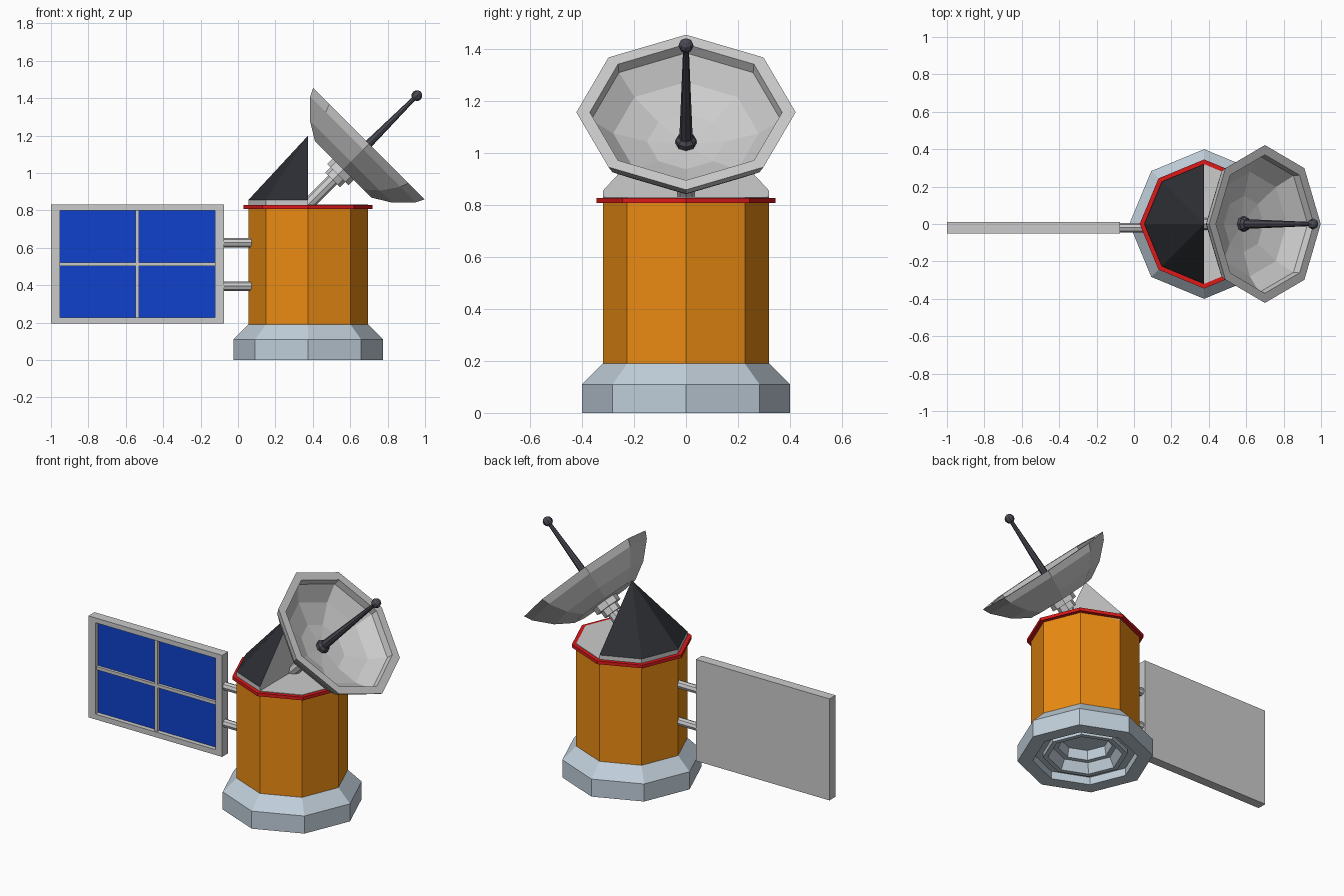
import bpy, bmesh
from math import sin, cos, pi
from mathutils import Matrix, Vector

if "Cube" in bpy.data.objects:
    bpy.data.objects.remove(bpy.data.objects["Cube"])


def material(name, rgb):
    m = bpy.data.materials.new(name)
    m.diffuse_color = (*rgb, 1)
    m.use_nodes = True
    m.node_tree.nodes["Principled BSDF"].inputs["Base Color"].default_value = m.diffuse_color
    return m


STEEL = material("blue_steel", (0.53, 0.62, 0.70))
ORANGE = material("orange_foil", (0.83, 0.26, 0.006))
RED = material("red_trim", (0.72, 0.01, 0.01))
DARK = material("dark_shroud", (0.025, 0.027, 0.033))
BLUE = material("solar_blue", (0.005, 0.052, 0.60))
ROD = material("dark_metal", (0.07, 0.07, 0.09))


def finish(name, bm, mat=None, matrix=None):
    bmesh.ops.remove_doubles(bm, verts=bm.verts, dist=1e-5)
    bmesh.ops.recalc_face_normals(bm, faces=bm.faces)
    me = bpy.data.meshes.new(name)
    bm.to_mesh(me)
    bm.free()
    if mat:
        me.materials.append(mat)
    ob = bpy.data.objects.new(name, me)
    bpy.context.collection.objects.link(ob)
    if matrix:
        ob.matrix_world = matrix
    return ob


def lathe(name, profile, mat=None, matrix=None, n=8, closed=False):
    """Spin (radius, height) points into an n-sided solid."""
    bm = bmesh.new()
    rings = [[bm.verts.new((r * cos(2 * pi * i / n), r * sin(2 * pi * i / n), z))
              for i in range(n)] if r else [bm.verts.new((0, 0, z))] * n
             for r, z in profile]
    pairs = list(zip(rings, rings[1:] + rings[:1]))
    for a, b in pairs if closed else pairs[:-1]:
        for i in range(n):
            j = (i + 1) % n
            bm.faces.new(list(dict.fromkeys((a[i], a[j], b[j], b[i]))))
    if not closed:
        for ring in (rings[0], rings[-1]):
            if ring[0] is not ring[1]:
                bm.faces.new(ring)
    return finish(name, bm, mat, matrix)


def box(name, x, y, z, mat=None):
    bm = bmesh.new()
    bmesh.ops.create_cube(bm, size=1)
    for v in bm.verts:
        v.co = Vector((s[0] + (c + 0.5) * (s[1] - s[0])
                       for c, s in zip(v.co, (x, y, z))))
    return finish(name, bm, mat)


body = Matrix.Translation((0.375, 0, 0))

# Stepped base with nested recesses underneath
lathe("base", [(0.32, 0.19), (0.40, 0.11), (0.40, 0), (0.31, 0), (0.31, 0.05),
               (0.25, 0.05), (0.25, 0.02), (0.22, 0.02), (0.19, 0.08),
               (0.16, 0.08), (0.15, 0.14)], STEEL, body)

# Main body, trim ring and deck
lathe("main_body", [(0.32, 0.185), (0.32, 0.82)], ORANGE, body)
lathe("trim_ring", [(0.31, 0.808), (0.345, 0.808), (0.345, 0.828), (0.31, 0.828)],
      RED, body, closed=True)
lathe("deck", [(0.32, 0.80), (0.32, 0.831)], None, body)

# Half shroud: half an octagonal cone, dark outside with a grey flat wall
bm = bmesh.new()
arc = [(0.32 * cos(pi / 2 + i * pi / 4), 0.32 * sin(pi / 2 + i * pi / 4)) for i in range(5)]
low = [bm.verts.new((x, y, 0.825)) for x, y in arc]
high = [bm.verts.new((x, y, 0.855)) for x, y in arc]
tip = bm.verts.new((0, 0, 1.2))
for i in range(4):
    bm.faces.new((low[i], low[i + 1], high[i + 1], high[i]))
    bm.faces.new((high[i], high[i + 1], tip)).material_index = 1
bm.faces.new(low)
bm.faces.new((low[4], low[0], high[0], tip, high[4]))
shroud = finish("half_shroud", bm, material("plain_grey", (0.8, 0.8, 0.8)), body)
shroud.data.materials.append(DARK)

# Dish assembly, tilted 45 degrees; height 0 is the rim plane
dish = Matrix.Translation((0.70, 0, 1.157)) @ Matrix.Rotation(pi / 4, 4, 'Y')
lathe("dish", [(0, -0.196), (0.212, -0.196), (0.31, -0.136), (0.40, -0.044), (0.422, 0),
               (0.37, 0), (0.365, -0.042), (0.28, -0.115), (0.15, -0.16), (0, -0.174)],
      None, dish)
lathe("dish_hub", [(0.08, -0.19), (0.08, -0.235), (0.055, -0.235), (0.055, -0.275)],
      None, dish)
lathe("dish_post", [(0.033, -0.26), (0.033, -0.46)], None, dish)
lathe("feed_collar", [(0.04, -0.18), (0.04, -0.15), (0.028, -0.135)], ROD, dish)
lathe("feed_rod", [(0.026, -0.15), (0.011, 0.35)], ROD, dish)
bm = bmesh.new()
bmesh.ops.create_uvsphere(bm, u_segments=8, v_segments=6, radius=0.029)
finish("feed_tip", bm, ROD, dish @ Matrix.Translation((0, 0, 0.363)))

# Solar panel: inset frame over a back plate, recessed cells and dividers
box("panel_back", (-1, -0.075), (-0.018, 0.01), (0.195, 0.83))
bm = bmesh.new()
outer = [(-1, 0.195), (-0.075, 0.195), (-0.075, 0.83), (-1, 0.83)]
inner = [(-0.952, 0.228), (-0.122, 0.228), (-0.122, 0.80), (-0.952, 0.80)]
loops = [[bm.verts.new((x, y, z)) for x, z in pts]
         for pts, y in ((outer, -0.018), (outer, -0.05), (inner, -0.05), (inner, -0.018))]
for a, b in zip(loops, loops[1:] + loops[:1]):
    for i in range(4):
        j = (i + 1) % 4
        bm.faces.new((a[i], a[j], b[j], b[i]))
finish("panel_frame", bm)
box("solar_cells", (-0.952, -0.122), (-0.022, -0.015), (0.228, 0.80), BLUE)
box("divider_vertical", (-0.549, -0.529), (-0.04, -0.018), (0.228, 0.80))
box("divider_horizontal", (-0.952, -0.122), (-0.039, -0.018), (0.502, 0.522))

# Struts joining panel to body
for label, z in (("upper", 0.627), ("lower", 0.395)):
    turn = Matrix.Translation((-0.08, -0.02, z)) @ Matrix.Rotation(pi / 2, 4, 'Y')
    lathe(label + "_strut", [(0.025, 0), (0.025, 0.17)], None, turn)
